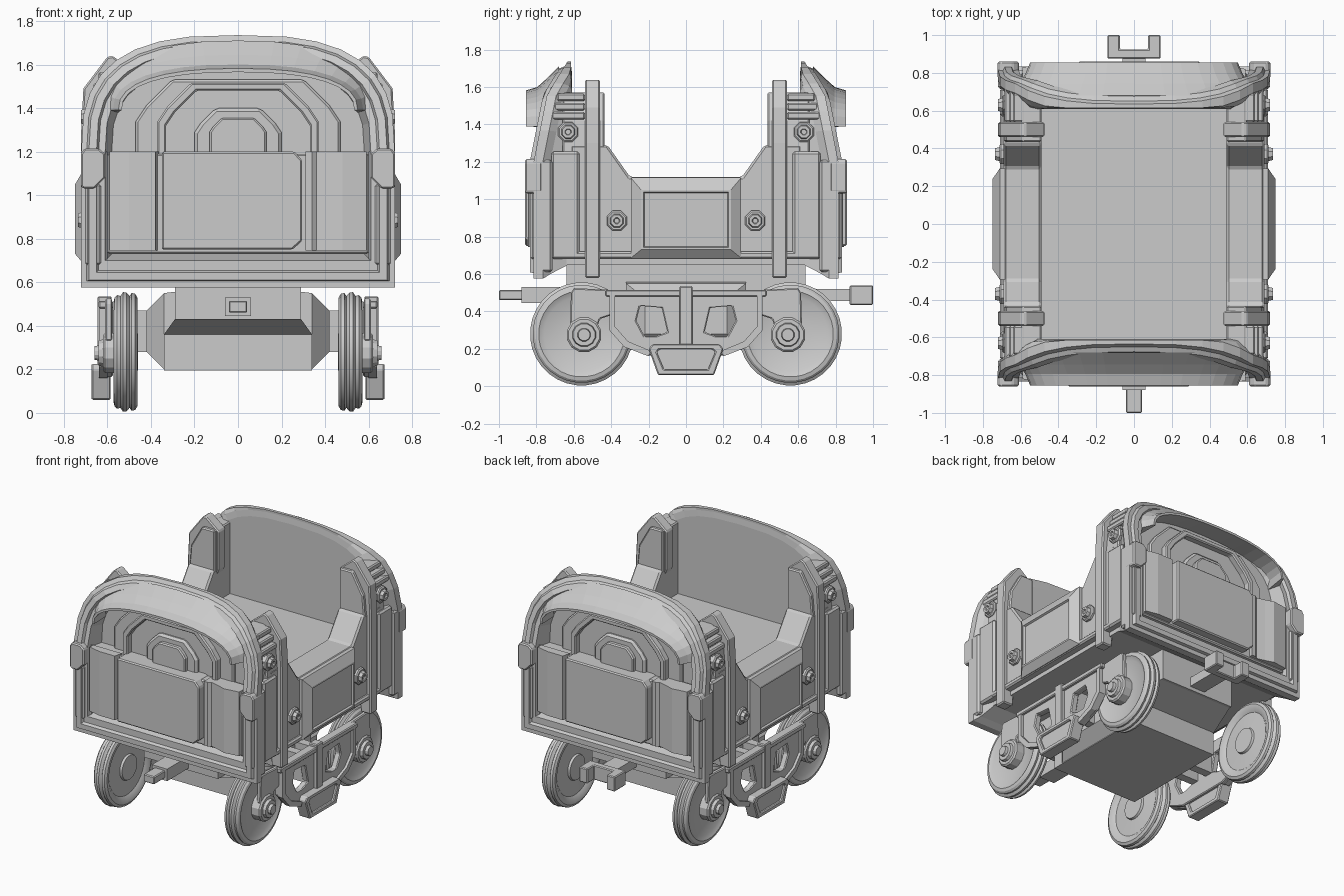
import bpy, bmesh
from math import sin, cos, pi, radians

if "Cube" in bpy.data.objects:
    bpy.data.objects.remove(bpy.data.objects["Cube"])

ONE = [(1, 1)]
SIDES = [(1, 1), (-1, 1)]
ENDS = [(1, -1), (-1, 1)]          # second end is the first turned half round
QUAD = [(1, 1), (-1, 1), (1, -1), (-1, -1)]


def finish(name, bm, copies, bevel=0.0, smooth=0):
    """Stamp the mesh once per (sign x, sign y) into one object."""
    src = bm.faces[:]
    for sx, sy in copies[1:]:
        new = bmesh.ops.duplicate(bm, geom=src)['geom']
        for v in [g for g in new if isinstance(g, bmesh.types.BMVert)]:
            v.co.x *= sx
            v.co.y *= sy
    for v in {v for f in src for v in f.verts}:
        v.co.x *= copies[0][0]
        v.co.y *= copies[0][1]
    bmesh.ops.recalc_face_normals(bm, faces=bm.faces)
    me = bpy.data.meshes.new(name)
    bm.to_mesh(me)
    bm.free()
    ob = bpy.data.objects.new(name, me)
    bpy.context.collection.objects.link(ob)
    if bevel:
        m = ob.modifiers.new("bevel", 'BEVEL')
        m.width, m.segments = bevel, 1
        m.limit_method, m.angle_limit = 'ANGLE', radians(35)
    if smooth:
        bpy.context.view_layer.objects.active = ob
        ob.select_set(True)
        bpy.ops.object.shade_smooth_by_angle(angle=radians(smooth))
        ob.select_set(False)
    return ob


def prism(name, axis, pts, a, b, copies=ONE, bevel=0.0, holes=()):
    """Extrude a 2D outline (with optional holes) along an axis from a to b."""
    place = {'x': lambda p, d: (d, p[0], p[1]), 'y': lambda p, d: (p[0], d, p[1]),
             'z': lambda p, d: (p[0], p[1], d)}[axis]
    bm = bmesh.new()
    edges = []
    for loop in [pts, *holes]:
        vs = [bm.verts.new(place(p, a)) for p in loop]
        if not holes:
            bm.faces.new(vs)
        else:
            edges += [bm.edges.new((vs[i - 1], vs[i])) for i in range(len(vs))]
    if holes:
        bmesh.ops.triangle_fill(bm, edges=edges, use_beauty=True)
        bmesh.ops.dissolve_limit(bm, angle_limit=0.01, verts=bm.verts, edges=bm.edges)
    base = bm.faces[:]
    ext = bmesh.ops.extrude_face_region(bm, geom=base, use_keep_orig=True)['geom']
    for v in [g for g in ext if isinstance(g, bmesh.types.BMVert)]:
        v.co['xyz'.index(axis)] = b
    return finish(name, bm, copies, bevel)


def rect(a0, a1, b0, b1):
    return [(a0, b0), (a1, b0), (a1, b1), (a0, b1)]


def box(name, x0, x1, y0, y1, z0, z1, copies=ONE, bevel=0.0):
    return prism(name, 'z', rect(x0, x1, y0, y1), z0, z1, copies, bevel)


def sym(half):
    return half + [(-p, q) for p, q in reversed(half) if p != 0]


def loft(name, rings, copies, closed=True, caps=True, smooth=0):
    bm = bmesh.new()
    rows = [[bm.verts.new(p) for p in r] for r in rings]
    n = len(rows[0])
    for r0, r1 in zip(rows, rows[1:]):
        for i in range(n if closed else n - 1):
            j = (i + 1) % n
            bm.faces.new((r0[i], r0[j], r1[j], r1[i]))
    if caps:
        bm.faces.new(rows[0])
        bm.faces.new(rows[-1])
    if not closed:                     # close the band and its two ends
        for i in range(n - 1):
            bm.faces.new((rows[-1][i], rows[-1][i + 1], rows[0][i + 1], rows[0][i]))
        bm.faces.new([r[0] for r in rows])
        bm.faces.new([r[-1] for r in rows])
    return finish(name, bm, copies, smooth=smooth)


def lathe(name, profile, y, z, n, copies, smooth=0):
    """Turn an (x, radius) profile about an axis parallel to x."""
    rings = [[(x, y + r * sin(2 * pi * (i + .5) / n), z + r * cos(2 * pi * (i + .5) / n))
              for i in range(n)] for x, r in profile]
    return loft(name, rings, copies, smooth=smooth)


def arch(w, z0, z1, e=2.8, n=16):
    out = []
    for i in range(n + 1):
        c, s = cos(pi * i / n), sin(pi * i / n)
        out.append((w * abs(c) ** (2 / e) * (1 if c > 0 else -1),
                    z0 + (z1 - z0) * abs(s) ** (2 / e)))
    return out


# --- End walls: stepped arched frame leaning inward at the top
def lean(z):
    return 0.815 - max(0, z - 1.2) * 0.20 - max(0, z - 1.56) * 0.42


rings = []
for w, zb, zt, off in [(.65, .66, 1.68, None), (.69, .60, 1.72, -.09), (.72, .575, 1.735, -.05),
                       (.72, .575, 1.735, 0), (.695, .605, 1.71, 0), (.685, .61, 1.70, .02),
                       (.65, .645, 1.67, .02), (.64, .655, 1.66, 0), (.61, .70, 1.62, 0)]:
    o = [(w, zb)] + arch(w, 1.2, zt) + [(-w, zb)]
    rings.append([(x, .61 if off is None else max(.615, lean(z) + off), z) for x, z in o])
o = [(.58, .73)] + arch(.58, 1.2, 1.59) + [(-.58, .73)]
rings.append([(x, .70, z) for x, z in o])
loft("end_wall", rings, ENDS)

# Flared visor over each end
vis = [(.645, 1.38, 1.71, .68), (.605, 1.39, 1.645, .745), (.575, 1.39, 1.60, .795),
       (.55, 1.39, 1.582, .855), (.535, 1.39, 1.565, .855), (.55, 1.38, 1.58, .70)]
loft("end_visor", [[(x, y, z) for x, z in arch(w, a, b, 2.4)] for w, a, b, y in vis],
     ENDS, closed=False, caps=False)


# Stepped arches in the recess
def door(w, top, c):
    return sym([(w, 1.15), (w, top - 1.6 * c), (w - .4 * c, top - c), (w - 1.4 * c, top)])


prism("outer_arch", 'y', door(.47, 1.53, .12), .68, .725, ENDS, .01)
prism("arch_frame", 'y', door(.37, 1.515, .11), .68, .77, ENDS, .008,
      holes=[[(x, z + (.02 if z < 1.2 else 0)) for x, z in door(.33, 1.48, .10)]])
prism("inner_arch", 'y', door(.20, 1.40, .07), .68, .75, ENDS, .015)
prism("arch_boss", 'y', door(.13, 1.355, .04), .68, .78, ENDS, .008)

# Panel box across each end
prism("end_panel_base", 'y', rect(-.60, .60, .73, 1.19), .68, .80, ENDS, .008)
prism("end_panel_left", 'z', [(-.59, .78), (-.59, .82), (-.50, .84), (-.38, .84), (-.365, .78)],
      .745, 1.20, ENDS)
prism("end_panel_centre", 'y', [(-.35, .75), (.25, .75), (.295, .79), (.295, 1.16), (.26, 1.20), (-.35, 1.20)],
      .70, .86, ENDS, .008)
prism("end_panel_right", 'z', [(.31, .72), (.31, .825), (.34, .825), (.36, .81), (.42, .825), (.48, .845),
                              (.59, .83), (.59, .72)], .745, 1.20, ENDS)
prism("corner_clamp", 'y', [(.61, 1.19), (.64, 1.215), (.705, 1.215), (.722, 1.19), (.722, 1.04),
                            (.71, 1.03), (.66, 1.03), (.61, 1.08)], .77, .86, QUAD, .008)
box("corner_strip", .63, .70, .78, .83, .68, 1.05, QUAD, .008)

# --- Body core, floor and side walls
box("floor_block", -.66, .66, -.66, .66, .65, 1.06)
prism("side_wall", 'x', sym([(.62, .68), (.62, 1.29), (.42, 1.29), (.30, 1.12)]), .49, .69, SIDES, .012)
prism("lower_skirt", 'x', rect(-.60, .60, .68, .72), .60, .71, SIDES, .01)
prism("upper_post", 'y', [(.49, 1.05), (.49, 1.57), (.59, 1.57), (.675, 1.42), (.69, 1.25), (.69, 1.05)],
      .435, .66, QUAD, .008)
prism("side_rib", 'y', [(.475, 1.29), (.475, 1.56), (.575, 1.64), (.60, 1.635), (.71, 1.49), (.72, 1.30),
                        (.72, .58), (.64, .58), (.60, 1.0)], .46, .54, QUAD, .008)
box("corner_pillar", .60, .71, .57, .72, .68, 1.255, QUAD, .012)
box("corner_edge", .60, .72, .715, .80, .61, 1.21, QUAD, .012)
for i in range(3):
    x = .685 - .022 * i
    box("louvre_%d" % (i + 1), .57, x, .54, .72 - .015 * i, 1.425 + .05 * i, 1.465 + .05 * i, QUAD, .008)

# Framed side panel
loft("side_panel", [[(x, sy * h, zc + sz * v) for sy, sz in [(-1, -1), (1, -1), (1, 1), (-1, 1)]]
                    for x, h, zc, v in [(.68, .295, .90, .215), (.71, .295, .90, .215), (.748, .24, .89, .16),
                                        (.748, .228, .89, .148), (.735, .222, .89, .142)]], SIDES)

# Bolts with washers
for tag, y, z, x in [("lower", .37, .885, .69), ("upper", .63, 1.36, .675)]:
    lathe(tag + "_bolt", [(x - .06, .058), (x + .015, .058), (x + .022, .05), (x + .022, .04),
                          (x + .045, .034), (x + .045, .018), (x + .035, .014)], y, z, 8, QUAD)

# --- Underframe
box("chassis_beam", -.29, .29, -.64, .64, .43, .67)
loft("chassis_tank", [[(sx * w, sy * l, z) for sx, sy in [(-1, -1), (1, -1), (1, 1), (-1, 1)]]
                      for z, w, l in [(.195, .34, .40), (.36, .34, .40), (.43, .29, .62)]], ONE)
loft("bolster", [[(x, sy * l, z) for sy, z in [(-1, z0), (1, z0), (1, z1), (-1, z1)]]
                 for x, l, z0, z1 in [(.26, .32, .20, .56), (.34, .32, .20, .55), (.42, .22, .28, .47),
                                      (.58, .22, .28, .47)][:3]], SIDES)
for s, tag in [(1, "front"), (-1, "rear")]:
    box(tag + "_bolster_link", .40, .58, min(-s * .04, -s * .10), max(-s * .04, -s * .10), .28, .47, SIDES)

# Wheels and axle boxes
lathe("wheel", [(.46, .04), (.46, .085), (.475, .09), (.482, .20), (.466, .225), (.462, .25), (.472, .268),
                (.488, .272), (.498, .258), (.512, .274), (.528, .276), (.54, .258), (.555, .262), (.567, .25),
                (.572, .23), (.555, .20), (.55, .05)], .558, .28, 32, QUAD, 30)
lathe("axle_box", [(.55, .095), (.61, .095), (.62, .085), (.62, .065), (.64, .06), (.64, .036),
                   (.66, .032), (.66, .01)], .545, .275, 12, QUAD)

# Side frames with windows, wheel arms, centre bar and step
win = [(.13, .42), (.245, .43), (.265, .35), (.22, .265), (.17, .265), (.10, .29)]
prism("side_frame", 'x', sym([(.41, .51), (.41, .31), (.33, .22), (.20, .165)]), .575, .62, SIDES, .006,
      holes=[win, [(-y, z) for y, z in win]])
prism("frame_top_rail", 'x', rect(-.43, .43, .48, .515), .575, .64, SIDES, .006)
prism("frame_edge", 'x', [(.41, .49), (.41, .30), (.33, .21), (.20, .16), (.19, .19), (.31, .24), (.38, .32), (.38, .49)],
      .60, .638, QUAD)
prism("wheel_arm", 'x', [(.40, .515), (.60, .525), (.615, .50), (.62, .33), (.48, .30), (.46, .36), (.40, .38)],
      .578, .61, QUAD, .006)
prism("centre_bar", 'x', rect(-.035, .035, .20, .535), .58, .645, SIDES, .006)
step = [(.20, .20), (.18, .225), (-.18, .225), (-.20, .20), (-.15, .06), (.15, .06)]
prism("step_frame", 'x', step, .585, .672, SIDES, .006,
      holes=[[(y * .78, .148 + (z - .148) * .66) for y, z in step]])
prism("step_plate", 'x', [(y * .85, .148 + (z - .148) * .8) for y, z in step], .595, .655, SIDES)

# --- Couplings
box("front_coupler_plate", -.06, .06, -.88, -.60, .445, .53)
box("front_coupler_bar", -.042, .042, -1.0, -.87, .46, .515, bevel=.006)
box("rear_coupler_stem", -.06, .06, .60, .885, .455, .52)
prism("rear_coupler_fork", 'z', [(-.14, .875), (.14, .875), (.14, 1.0), (.075, 1.0), (.075, .925),
                                 (-.075, .925), (-.075, 1.0), (-.14, 1.0)], .435, .54, bevel=.006)
